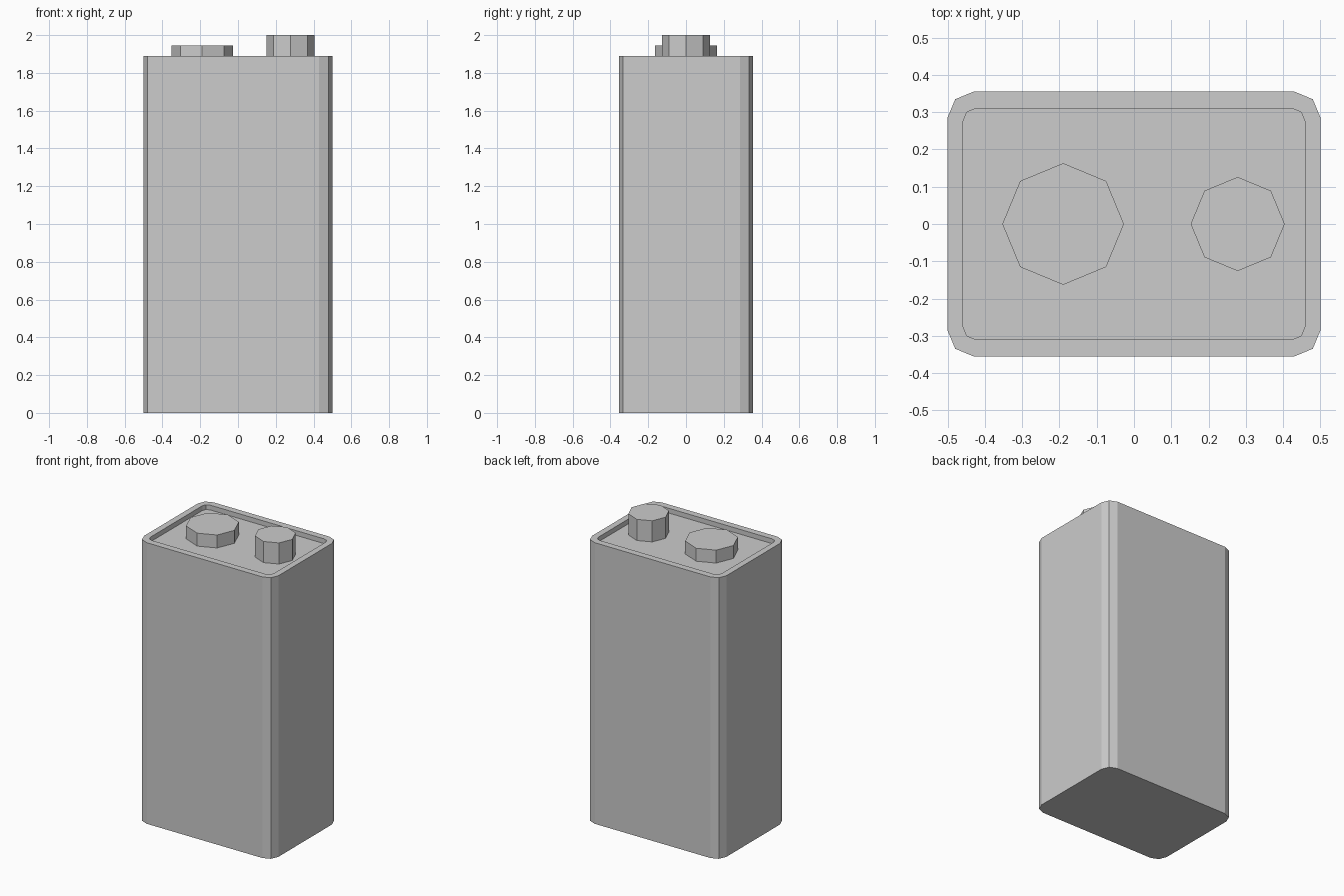
import bpy
import bmesh
from math import cos, sin, pi

cube = bpy.data.objects.get("Cube")
if cube:
    bpy.data.objects.remove(cube, do_unlink=True)

grey = bpy.data.materials.new("light grey")
grey.use_nodes = True
colour = (0.604, 0.604, 0.604, 1)
grey.diffuse_color = colour
grey.node_tree.nodes["Principled BSDF"].inputs["Base Color"].default_value = colour


def make_object(name, bm):
    bmesh.ops.recalc_face_normals(bm, faces=bm.faces)
    mesh = bpy.data.meshes.new(name)
    bm.to_mesh(mesh)
    bm.free()
    mesh.materials.append(grey)
    obj = bpy.data.objects.new(name, mesh)
    bpy.context.collection.objects.link(obj)
    return obj


def rounded_ring(bm, half_x, half_y, radius, z):
    """Rectangle outline with two-segment rounded corners."""
    ring = []
    for corner, (sx, sy) in enumerate([(1, 1), (-1, 1), (-1, -1), (1, -1)]):
        for step in range(3):
            a = (corner + step / 2) * pi / 2
            ring.append(bm.verts.new((sx * (half_x - radius) + radius * cos(a),
                                      sy * (half_y - radius) + radius * sin(a), z)))
    return ring


def bridge(bm, lower, upper):
    n = len(lower)
    for i in range(n):
        j = (i + 1) % n
        bm.faces.new((lower[i], lower[j], upper[j], upper[i]))


# Case: outer wall, flat rim and recessed top panel
TOP, FLOOR = 1.89, 1.858
bm = bmesh.new()
rings = [rounded_ring(bm, 0.5, 0.355, 0.07, 0),
         rounded_ring(bm, 0.5, 0.355, 0.07, TOP),
         rounded_ring(bm, 0.458, 0.31, 0.034, TOP),
         rounded_ring(bm, 0.458, 0.31, 0.034, FLOOR)]
for lower, upper in zip(rings, rings[1:]):
    bridge(bm, lower, upper)
bm.faces.new(rings[0])
bm.faces.new(rings[-1])
make_object("battery_case", bm)


# Terminals: octagonal posts standing on the recessed panel
def terminal(name, x, radius, top):
    bm = bmesh.new()
    bmesh.ops.create_cone(bm, cap_ends=True, segments=8, radius1=radius,
                          radius2=radius, depth=top - FLOOR)
    bmesh.ops.translate(bm, verts=bm.verts, vec=(x, 0, (top + FLOOR) / 2))
    make_object(name, bm)


terminal("wide_terminal", -0.19, 0.163, 1.945)
terminal("narrow_terminal", 0.278, 0.126, 2.0)
